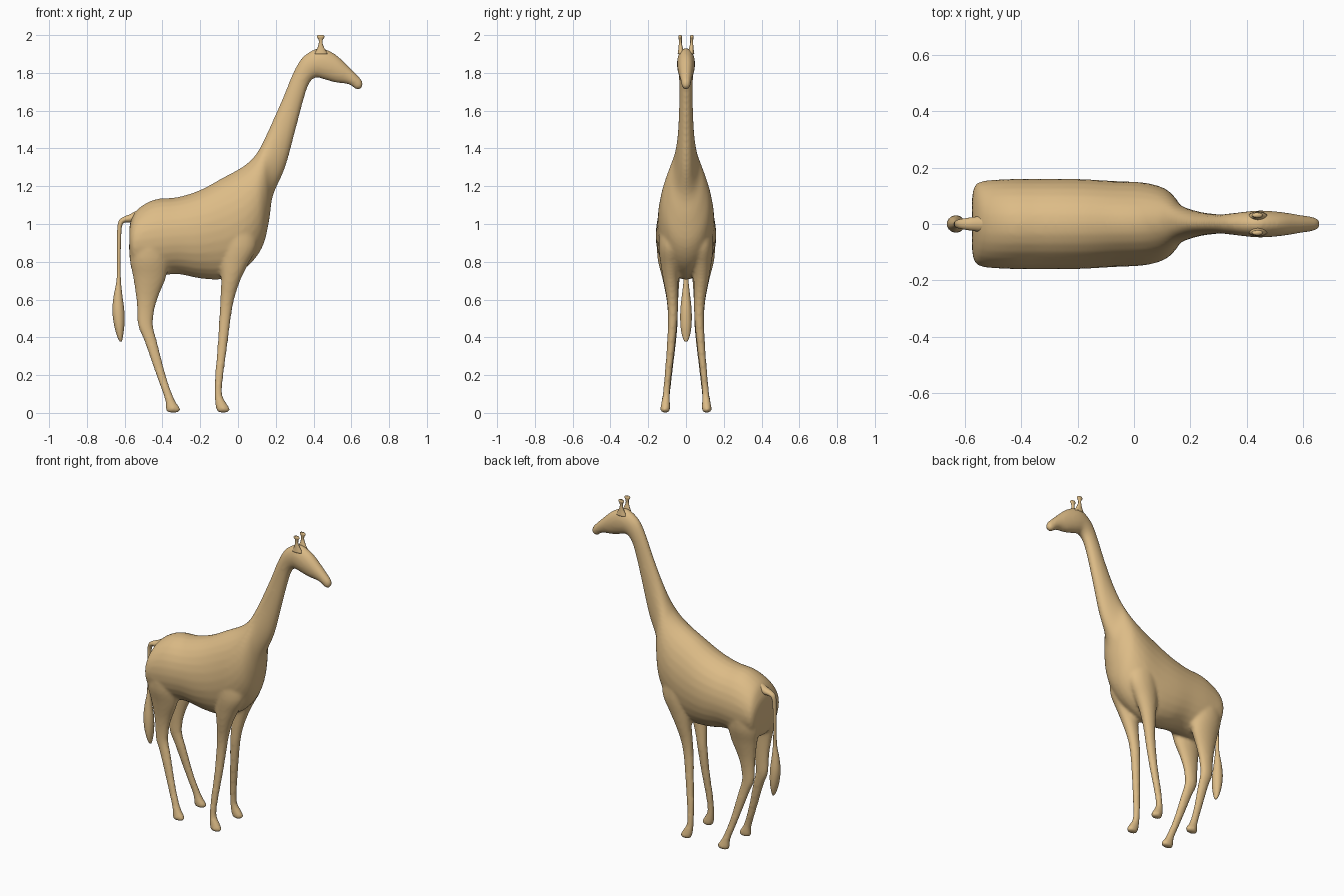
import bpy, bmesh, math
from mathutils import Vector

hide = bpy.data.materials.new("tan_hide")
hide.diffuse_color = (0.72, 0.50, 0.24, 1)


def spline(rows, steps):
    """Catmull-Rom interpolation of section parameters."""
    rows = [Vector(r) for r in rows]
    out = []
    for i in range(len(rows) - 1):
        p0, p1, p2 = rows[max(i - 1, 0)], rows[i], rows[i + 1]
        p3 = rows[min(i + 2, len(rows) - 1)]
        for s in range(steps):
            t = s / steps
            out.append(0.5 * (2 * p1 + (p2 - p0) * t + (2 * p0 - 5 * p1 + 4 * p2 - p3) * t * t
                              + (3 * p1 - p0 - 3 * p2 + p3) * t ** 3))
    return out + [rows[-1]]


def loft(bm, rows, side=1, steps=4, n=28):
    """Skin ellipses; row = one edge (x, z), opposite edge (x, z), centre y, half width."""
    rings = []
    for ax, az, bx, bz, yc, w in spline(rows, steps):
        ring = []
        for k in range(n):
            a = 2 * math.pi * k / n
            c, s = math.cos(a) / 2, math.sin(a)
            ring.append(bm.verts.new((ax * (.5 + c) + bx * (.5 - c), side * (yc + w * s),
                                      az * (.5 + c) + bz * (.5 - c))))
        rings.append(ring)
    for r, q in zip(rings, rings[1:]):
        for k in range(n):
            bm.faces.new((r[k], r[(k + 1) % n], q[(k + 1) % n], q[k]))
    bm.faces.new(rings[0])
    bm.faces.new(rings[-1])


def finish(bm, name):
    bmesh.ops.recalc_face_normals(bm, faces=bm.faces)
    me = bpy.data.meshes.new(name)
    for f in bm.faces:
        f.smooth = True
    bm.to_mesh(me)
    bm.free()
    me.materials.append(hide)
    ob = bpy.data.objects.new(name, me)
    bpy.context.collection.objects.link(ob)
    return ob


def level(rows):
    """Horizontal sections: (z, front x, back x, centre y, half width)."""
    return [(f, z, b, z, y, w) for z, f, b, y, w in rows]


# Trunk, neck and head: (top x, z), (bottom x, z), half width
trunk = [(-.575, .98, -.576, .86, .09), (-.566, 1.02, -.57, .80, .13), (-.53, 1.08, -.55, .745, .152),
         (-.44, 1.13, -.44, .725, .16), (-.32, 1.142, -.32, .735, .16), (-.2, 1.18, -.2, .712, .16),
         (-.08, 1.245, -.07, .71, .153), (.02, 1.30, .05, .775, .147), (.08, 1.35, .13, .88, .128),
         (.115, 1.40, .165, 1.02, .097), (.145, 1.46, .185, 1.15, .066), (.19, 1.56, .25, 1.30, .046),
         (.24, 1.675, .305, 1.5, .037), (.285, 1.785, .345, 1.65, .035), (.335, 1.875, .375, 1.74, .039),
         (.40, 1.923, .41, 1.775, .045), (.45, 1.93, .46, 1.764, .048), (.52, 1.895, .52, 1.748, .043),
         (.585, 1.835, .575, 1.742, .034), (.63, 1.79, .605, 1.728, .028), (.655, 1.762, .625, 1.712, .024),
         (.662, 1.735, .645, 1.71, .013)]
# Legs
front_leg = [(1.0, .10, -.10, .07, .07), (.88, .10, -.10, .08, .065), (.78, .05, -.095, .083, .05),
             (.70, .012, -.09, .08, .04), (.6, -.02, -.094, .072, .03), (.5, -.038, -.10, .07, .026),
             (.35, -.057, -.109, .08, .022), (.2, -.077, -.122, .095, .019), (.1, -.083, -.125, .104, .019),
             (.05, -.06, -.121, .108, .024), (.02, -.042, -.116, .11, .026), (.002, -.052, -.105, .11, .02)]
back_leg = [(.95, -.36, -.575, .08, .075), (.82, -.365, -.574, .085, .066), (.72, -.38, -.556, .08, .047),
            (.62, -.42, -.541, .073, .033), (.54, -.443, -.534, .07, .027), (.46, -.449, -.529, .07, .025),
            (.38, -.429, -.496, .075, .023), (.2, -.382, -.433, .092, .019), (.09, -.344, -.393, .105, .02),
            (.05, -.324, -.383, .108, .024), (.02, -.304, -.383, .11, .026), (.002, -.315, -.375, .11, .02)]
bm = bmesh.new()
loft(bm, [(a, b, c, d, 0, w) for a, b, c, d, w in trunk])
for side in (1, -1):
    loft(bm, level(front_leg), side)
    loft(bm, level(back_leg), side)
body = finish(bm, "body")
# Fuse trunk and legs into one smooth skin
m = body.modifiers.new("fuse", 'REMESH')
m.mode = 'VOXEL'
m.voxel_size = 0.009
m.use_smooth_shade = True
m = body.modifiers.new("soften", 'SMOOTH')
m.factor = 0.5
m.iterations = 8

# Tail with tuft: outer edge, inner edge, half width
tail = [(-.53, 1.075, -.54, 1.01, .03), (-.575, 1.05, -.575, 1.008, .024), (-.605, 1.038, -.598, 1.008, .02),
        (-.632, 1.015, -.612, .995, .016), (-.64, .95, -.618, .95, .013), (-.64, .8, -.622, .8, .011),
        (-.643, .7, -.62, .7, .013), (-.658, .62, -.612, .62, .022), (-.665, .54, -.602, .54, .03),
        (-.655, .46, -.602, .46, .029), (-.638, .4, -.61, .4, .018), (-.625, .377, -.615, .377, .006)]
bm = bmesh.new()
loft(bm, [(a, b, c, d, 0, w) for a, b, c, d, w in tail])
finish(bm, "tail")

# Horns
horn = [(1.90, .475, .405, .026, .018), (1.93, .458, .42, .028, .012), (1.955, .448, .427, .03, .008),
        (1.975, .449, .427, .03, .008), (1.99, .458, .418, .031, .01), (2.0, .452, .422, .031, .007)]
for side, name in ((1, "left_horn"), (-1, "right_horn")):
    bm = bmesh.new()
    loft(bm, level(horn), side, n=16)
    finish(bm, name)
